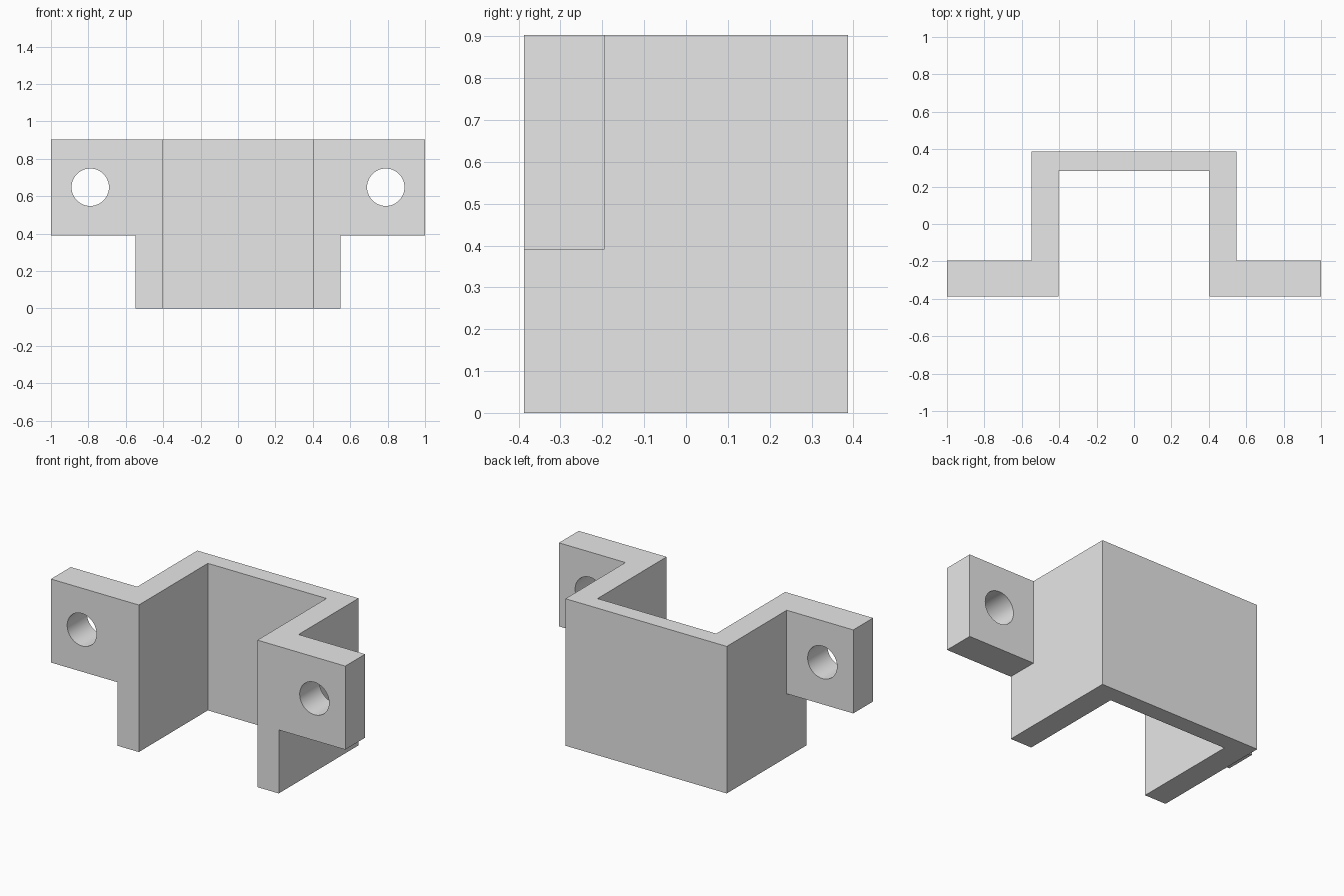
import bpy
import bmesh
from math import radians
from mathutils import Matrix

if "Cube" in bpy.data.objects:
    bpy.data.objects.remove(bpy.data.objects["Cube"], do_unlink=True)

# Overall dimensions
HALF_W, OUTER, INNER = 1.0, 0.548, 0.403
FRONT, EAR_BACK, WALL_FRONT, BACK = -0.387, -0.195, 0.283, 0.387
HEIGHT, EAR_BOTTOM = 0.903, 0.39
HOLE_X, HOLE_Z, HOLE_R = 0.79, 0.648, 0.1

grey = bpy.data.materials.new("plain grey")
grey.use_nodes = True
colour = (0.8, 0.8, 0.8, 1)
grey.diffuse_color = colour
grey.node_tree.nodes["Principled BSDF"].inputs["Base Color"].default_value = colour


def make_object(name, bm):
    bmesh.ops.recalc_face_normals(bm, faces=bm.faces)
    mesh = bpy.data.meshes.new(name)
    bm.to_mesh(mesh)
    bm.free()
    mesh.materials.append(grey)
    obj = bpy.data.objects.new(name, mesh)
    bpy.context.collection.objects.link(obj)
    return obj


# Hat-shaped profile, mirrored and extruded to full height
half = [(INNER, WALL_FRONT), (INNER, FRONT), (HALF_W, FRONT),
        (HALF_W, EAR_BACK), (OUTER, EAR_BACK), (OUTER, BACK)]
profile = half + [(-x, y) for x, y in reversed(half)]
bm = bmesh.new()
base = bm.faces.new([bm.verts.new((x, y, 0)) for x, y in profile])
top = bmesh.ops.extrude_face_region(bm, geom=[base])["geom"]
bmesh.ops.translate(bm, vec=(0, 0, HEIGHT),
                    verts=[v for v in top if isinstance(v, bmesh.types.BMVert)])
bracket = make_object("mounting_bracket", bm)


def block_cutter(side):
    """Removes the space under one ear."""
    bm = bmesh.new()
    bmesh.ops.create_cube(bm, size=1)
    width = 1
    bmesh.ops.scale(bm, vec=(width, 1, 1), verts=bm.verts)
    bmesh.ops.translate(bm, vec=(side * (OUTER + width / 2), FRONT, EAR_BOTTOM - 0.5),
                        verts=bm.verts)
    return make_object("ear_notch_cutter", bm)


def hole_cutter(side):
    """Drills one screw hole from front to back."""
    bm = bmesh.new()
    place = Matrix.Translation((side * HOLE_X, (FRONT + EAR_BACK) / 2, HOLE_Z))
    bmesh.ops.create_cone(bm, cap_ends=True, segments=48, radius1=HOLE_R,
                          radius2=HOLE_R, depth=0.5,
                          matrix=place @ Matrix.Rotation(radians(90), 4, "X"))
    return make_object("screw_hole_cutter", bm)


# Notches under the ears and the screw holes
cutters = [make(side) for side in (-1, 1) for make in (block_cutter, hole_cutter)]
bpy.ops.object.select_all(action="DESELECT")
bracket.select_set(True)
bpy.context.view_layer.objects.active = bracket
for cutter in cutters:
    cutter.hide_render = True
    mod = bracket.modifiers.new("cut", "BOOLEAN")
    mod.operation = "DIFFERENCE"
    mod.solver = "EXACT"
    mod.object = cutter
    bpy.ops.object.modifier_apply(modifier=mod.name)
    bpy.data.objects.remove(cutter, do_unlink=True)

# Round hole walls, crisp edges elsewhere
bpy.ops.object.shade_smooth_by_angle(angle=radians(30))
